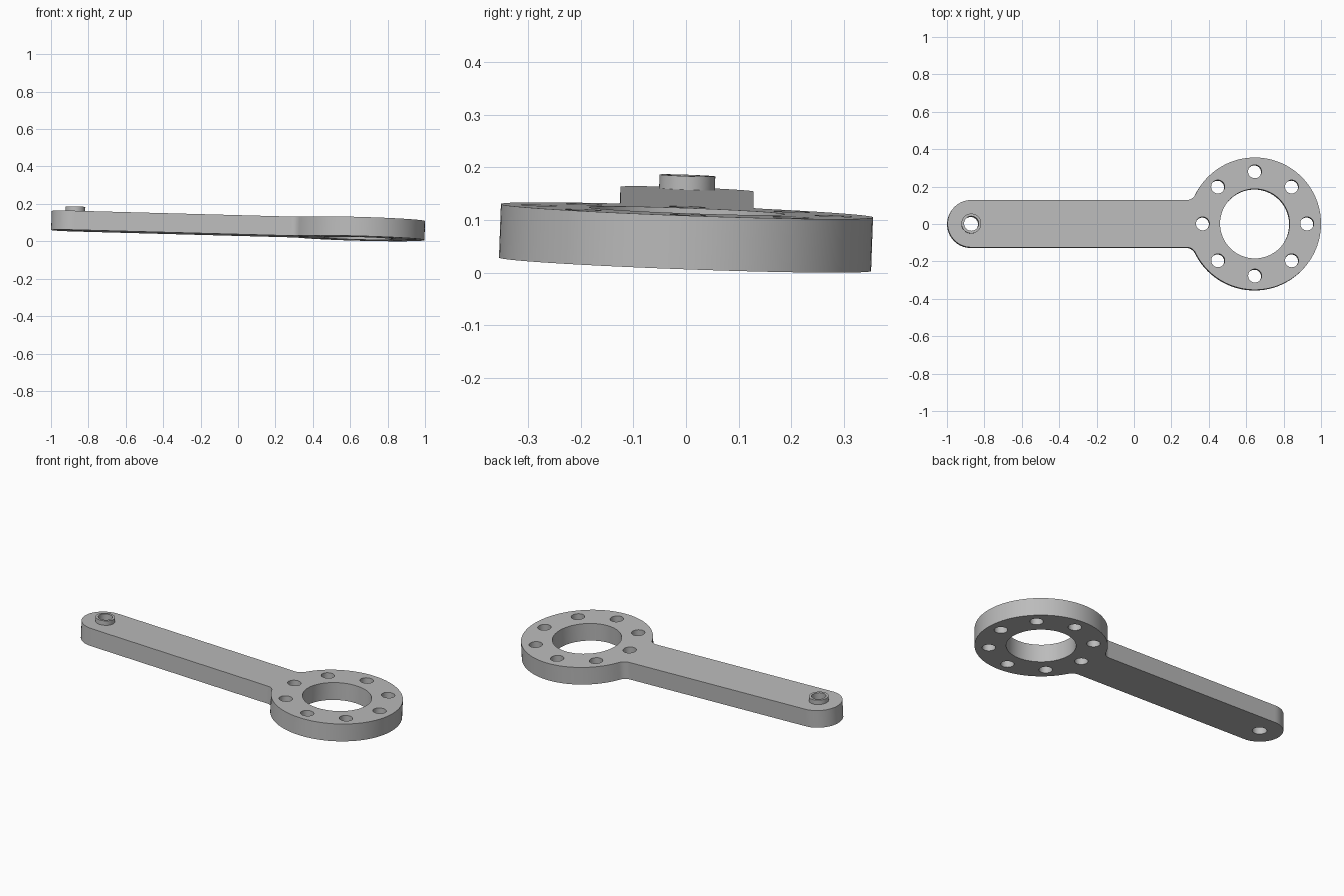
import bpy, bmesh
from math import sin, cos, pi, atan2, hypot, sqrt
from mathutils import Matrix

cube = bpy.data.objects.get("Cube")
if cube:
    bpy.data.objects.remove(cube, do_unlink=True)

# Main dimensions
RING_X, RING_R, BORE_R = 0.645, 0.354, 0.186
BOLT_CIRCLE, BOLT_R = 0.279, 0.036
END_X, ARM_R, PIN_R = -0.872, 0.1265, 0.039
BOSS_R, BOSS_H = 0.053, 0.026
THICK, FILLET = 0.102, 0.052

# The whole part leans slightly about both horizontal axes
TILT = (Matrix.Translation((0, 0, 0.0843))
        @ Matrix.Rotation(0.027, 4, 'Y') @ Matrix.Rotation(-0.036, 4, 'X'))

grey = bpy.data.materials.new("metal_grey")
grey.use_nodes = True
grey.diffuse_color = (0.5, 0.5, 0.5, 1)
grey.node_tree.nodes["Principled BSDF"].inputs["Base Color"].default_value = (0.5, 0.5, 0.5, 1)


def arc(cx, cy, r, start, end, steps):
    return [(cx + r * cos(start + (end - start) * i / steps),
             cy + r * sin(start + (end - start) * i / steps)) for i in range(steps + 1)]


def circle(cx, cy, r, steps=48):
    return arc(cx, cy, r, 0, 2 * pi, steps)[:-1]


def plate(name, loops, z, height):
    """Extrude closed outlines; inner loops become through holes."""
    curve = bpy.data.curves.new(name, 'CURVE')
    curve.dimensions = '2D'
    curve.fill_mode = 'BOTH'
    curve.extrude = height / 2
    for loop in loops:
        spline = curve.splines.new('POLY')
        spline.points.add(len(loop) - 1)
        for point, (x, y) in zip(spline.points, loop):
            point.co = (x, y, 0, 1)
        spline.use_cyclic_u = True
    helper = bpy.data.objects.new(name + "_outline", curve)
    bpy.context.collection.objects.link(helper)
    deps = bpy.context.evaluated_depsgraph_get()
    mesh = bpy.data.meshes.new_from_object(helper.evaluated_get(deps))
    bpy.data.objects.remove(helper, do_unlink=True)

    # Weld caps to walls
    bm = bmesh.new()
    bm.from_mesh(mesh)
    bmesh.ops.remove_doubles(bm, verts=bm.verts, dist=0.0001)
    bmesh.ops.recalc_face_normals(bm, faces=bm.faces)
    bmesh.ops.translate(bm, verts=bm.verts, vec=(0, 0, z))
    bm.to_mesh(mesh)
    bm.free()

    mesh.materials.clear()
    mesh.materials.append(grey)
    obj = bpy.data.objects.new(name, mesh)
    bpy.context.collection.objects.link(obj)
    obj.matrix_world = TILT
    bpy.ops.object.select_all(action='DESELECT')
    obj.select_set(True)
    bpy.context.view_layer.objects.active = obj
    bpy.ops.object.shade_smooth_by_angle(angle=0.5)
    return obj


# Arm and ring outline, joined by tangent fillets
fy = ARM_R + FILLET
fx = RING_X - sqrt((RING_R + FILLET) ** 2 - fy ** 2)
meet = atan2(fy, fx - RING_X)
upper_fillet = arc(fx, fy, FILLET, meet - pi, -pi / 2, 8)
lower_fillet = [(x, -y) for x, y in reversed(upper_fillet)]
outline = (arc(RING_X, 0, RING_R, -meet, meet, 80)[1:-1] + upper_fillet
           + arc(END_X, 0, ARM_R, pi / 2, 3 * pi / 2, 32) + lower_fillet)

# Centre bore, eight bolt holes and the pin hole
holes = [circle(RING_X, 0, BORE_R, 64), circle(END_X, 0, PIN_R)]
for i in range(8):
    a = i * pi / 4
    holes.append(circle(RING_X + BOLT_CIRCLE * cos(a), BOLT_CIRCLE * sin(a), BOLT_R, 32))

plate("lever_arm", [outline] + holes, 0, THICK)

# Raised collar around the pin hole
plate("pin_collar", [circle(END_X, 0, BOSS_R), circle(END_X, 0, PIN_R)],
      THICK / 2 + BOSS_H / 2, BOSS_H)
